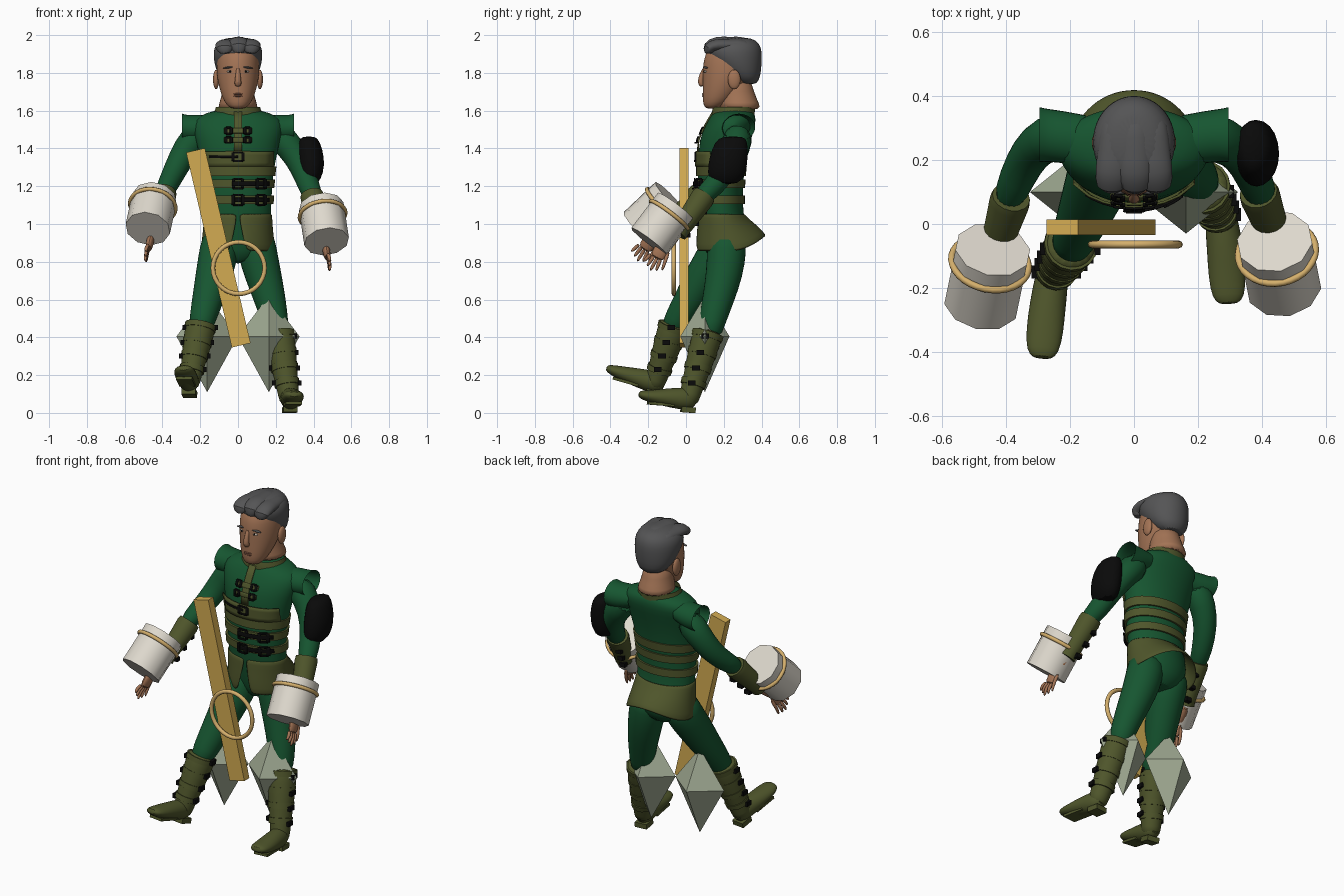
import bpy, bmesh, math
from mathutils import Vector, Matrix

if "Cube" in bpy.data.objects:
    bpy.data.objects.remove(bpy.data.objects["Cube"], do_unlink=True)


def material(name, *rgb):
    mat = bpy.data.materials.new(name)
    mat.use_nodes = True
    mat.diffuse_color = (*rgb, 1)
    mat.node_tree.nodes["Principled BSDF"].inputs["Base Color"].default_value = (*rgb, 1)
    return mat


green = material("forest green cloth", .008, .092, .03)
olive = material("olive leather", .078, .092, .024)
skin = material("tan skin", .37, .175, .092)
hair_grey = material("grey hair", .09, .09, .092)
black = material("black metal", .003, .003, .003)
white = material("off white", .74, .70, .62)
wood = material("golden wood", .65, .41, .085)
tan = material("tan rope", .66, .43, .15)
stone = material("grey green stone", .34, .39, .28)
lip_brown = material("lip brown", .24, .10, .06)


def finish(name, bm, mat, smooth=True, sub=0, thick=0):
    bmesh.ops.recalc_face_normals(bm, faces=bm.faces)
    mesh = bpy.data.meshes.new(name)
    bm.to_mesh(mesh)
    bm.free()
    mesh.materials.append(mat)
    obj = bpy.data.objects.new(name, mesh)
    bpy.context.collection.objects.link(obj)
    if thick:
        obj.modifiers.new("thickness", "SOLIDIFY").thickness = thick
    if sub:
        mod = obj.modifiers.new("rounding", "SUBSURF")
        mod.levels = mod.render_levels = sub
    if smooth:
        bpy.ops.object.select_all(action="DESELECT")
        obj.select_set(True)
        bpy.context.view_layer.objects.active = obj
        bpy.ops.object.shade_smooth_by_angle(angle=math.radians(50))


def tube(name, points, mat, sides=16, sub=1, side=(1, 0, 0), axis=None, caps=True):
    """Skin a path of (x, y, z, side radius, other radius) with elliptical rings."""
    bm = bmesh.new()
    centres = [Vector(p[:3]) for p in points]
    rings = []
    for i, p in enumerate(points):
        along = Vector(axis) if axis else centres[min(i + 1, len(points) - 1)] - centres[max(i - 1, 0)]
        along.normalize()
        u = Vector(side)
        u = (u - along * u.dot(along)).normalized()
        v = along.cross(u)
        ring = []
        for k in range(sides):
            a = math.tau * k / sides
            ring.append(bm.verts.new(centres[i] + u * p[3] * math.cos(a) + v * p[-1] * math.sin(a)))
        rings.append(ring)
    for low, high in zip(rings, rings[1:]):
        for k in range(sides):
            j = (k + 1) % sides
            bm.faces.new((low[k], low[j], high[j], high[k]))
    if caps:
        bm.faces.new(rings[0])
        bm.faces.new(rings[-1])
    finish(name, bm, mat, sub=sub)


def ball(name, loc, size, mat, turn=0):
    bm = bmesh.new()
    bmesh.ops.create_uvsphere(bm, u_segments=16, v_segments=10, radius=1, matrix=Matrix.LocRotScale(
        Vector(loc), Matrix.Rotation(turn, 3, "Y"), Vector(size)))
    finish(name, bm, mat)


def box(name, loc, size, mat, rot=None):
    bm = bmesh.new()
    bmesh.ops.create_cube(bm, size=1, matrix=Matrix.LocRotScale(
        Vector(loc), rot or Matrix.Identity(3), Vector(size)))
    finish(name, bm, mat, smooth=False)


def torus(name, loc, axis, major, minor, mat):
    bpy.ops.mesh.primitive_torus_add(major_radius=major, minor_radius=minor, major_segments=32,
                                     minor_segments=8, location=loc,
                                     rotation=Vector(axis).to_track_quat("Z", "Y").to_euler())
    obj = bpy.context.object
    obj.name = name
    obj.data.materials.append(mat)
    bpy.ops.object.shade_smooth_by_angle(angle=math.radians(60))


# Torso: height, centre y, half width, half depth
profile = [(.79, .20, .07, .07), (.86, .21, .16, .11), (.95, .21, .175, .125), (1.05, .185, .175, .115),
           (1.2, .18, .18, .12), (1.33, .19, .197, .125), (1.45, .207, .225, .138), (1.53, .238, .245, .132),
           (1.57, .25, .215, .118), (1.61, .255, .11, .1)]
UP = (0, 0, 1)


def section(z):
    for a, b in zip(profile, profile[1:]):
        if z <= b[0]:
            t = (z - a[0]) / (b[0] - a[0])
            return [p + (q - p) * t for p, q in zip(a, b)][1:]
    return profile[-1][1:]


def wrap(name, z0, z1, grow, mat):
    pts = []
    for i, z in enumerate((z0, z0, z1, z1)):
        cy, rx, ry = section(z)
        g = grow if i in (1, 2) else -grow
        pts.append((0, cy, z, rx + g, ry + g))
    tube(name, pts, mat, sides=32, sub=0, axis=UP)


def patch(name, x0, x1, z0, z1, lift, mat):
    """Thin plate lying on the front of the torso."""
    bm = bmesh.new()
    cols = []
    for i in range(9):
        x = x0 + (x1 - x0) * i / 8
        col = []
        for j in range(5):
            z = z0 + (z1 - z0) * j / 4
            cy, rx, ry = section(z)
            col.append(bm.verts.new((x, cy - ry * math.sqrt(1 - (x / rx) ** 2) - lift, z)))
        cols.append(col)
    for a, b in zip(cols, cols[1:]):
        for j in range(4):
            bm.faces.new((a[j], b[j], b[j + 1], a[j + 1]))
    finish(name, bm, mat, thick=.008)


def buckle(x, z, w, h, lift):
    for dx in (-w, w):
        patch("buckle_side", x + dx - .008, x + dx + .008, z - h, z + h, lift, black)
    for dz in (-h, h):
        patch("buckle_bar", x - w, x + w, z + dz - .005, z + dz + .005, lift, black)


tube("tunic", [(0, cy, z, rx, ry) for z, cy, rx, ry in profile], green, sides=32, axis=UP)
patch("chest_panel", -.186, .186, 1.305, 1.385, .008, olive)
wrap("rib_band", 1.255, 1.305, .01, olive)
for z in (1.19, 1.105):
    wrap("waist_band", z, z + .045, .012, olive)
    patch("waist_strap", -.03, .16, z + .012, z + .034, .015, black)
    buckle(.0, z + .023, .025, .026, .02)
    buckle(.12, z + .023, .02, .026, .02)
buckle(.0, 1.355, .026, .022, .014)
patch("chest_strap", -.15, .0, 1.35, 1.362, .012, black)
patch("front_placket", -.022, .022, 1.385, 1.6, .008, olive)
for z in (1.445, 1.495):
    patch("chest_tab", -.075, .075, z - .013, z + .013, .012, olive)
    for x in (-.05, .05):
        buckle(x, z, .014, .015, .016)
tube("collar", [(0, .25, 1.57, .14, .115), (0, .25, 1.595, .125, .115), (0, .255, 1.62, .118, .112)],
     olive, sides=24, axis=UP, caps=False)

# Open-fronted skirt, lower at the sides than at the back
bm = bmesh.new()
rows = []
for z, cy, rx, ry, gap in ((1.055, .187, .182, .125, .02), (1.01, .195, .183, .135, .06),
                           (.93, .22, .19, .17, .14), (.855, .237, .202, .19, .22)):
    row = []
    for k in range(29):
        a = -math.pi / 2 + gap + (math.tau - 2 * gap) * k / 28
        lift = .085 * max(0, math.sin(a)) ** 2 * (1.055 - z) / .2
        row.append(bm.verts.new((rx * math.cos(a), cy + ry * math.sin(a), z + lift)))
    rows.append(row)
for a, b in zip(rows, rows[1:]):
    for k in range(28):
        bm.faces.new((a[k], a[k + 1], b[k + 1], b[k]))
finish("skirt", bm, olive, sub=1, thick=.012)

# Head, neck and face
tube("neck", [(0, .26, 1.78, .08, .085), (0, .27, 1.7, .083, .09), (0, .28, 1.64, .1, .108),
              (0, .285, 1.6, .118, .12)], skin, axis=UP)
tube("head", [(0, .135, 1.61, .03, .025), (0, .15, 1.625, .06, .058), (0, .175, 1.67, .084, .088),
              (0, .2, 1.73, .102, .112), (0, .22, 1.78, .112, .132), (0, .23, 1.83, .114, .142),
              (0, .235, 1.9, .112, .137), (0, .24, 1.96, .085, .1)], skin, sides=24, axis=UP)
tube("nose", [(0, .1, 1.83, .011, .01), (0, .084, 1.79, .013, .014), (0, .075, 1.75, .02, .018),
              (0, .088, 1.728, .018, .014)], skin, sides=10)
for s, label in ((-1, "right"), (1, "left")):
    ball(label + "_ear", (s * .116, .255, 1.765), (.016, .034, .052), skin)
    ball(label + "_eye", (s * .042, .104, 1.807), (.016, .009, .006), white)
    ball(label + "_iris", (s * .042, .097, 1.807), (.006, .004, .006), black)
    ball(label + "_brow", (s * .047, .105, 1.829), (.033, .012, .005), hair_grey, s * .12)
for z in (1.678, 1.688):
    ball("lip", (0, .094, z), (.026, .009, .006), lip_brown)
tube("hair", [(0, .325, 1.735, .06, .05), (0, .305, 1.78, .105, .09), (0, .27, 1.85, .127, .132),
              (0, .252, 1.91, .133, .152), (0, .252, 1.955, .12, .14), (0, .262, 1.99, .06, .085)],
     hair_grey, sides=24, axis=UP)
for x, top in ((-.066, 1.95), (.004, 1.963), (.066, 1.952)):
    tube("hair_wave", [(x, .125, 1.9, .03), (x * 1.1, .112, top - .02, .05, .034), (x, .165, top, .058, .036),
                       (x * .9, .23, top - .008, .056, .034), (x * .85, .3, top + .002, .055, .036),
                       (x * .7, .37, top - .05, .04, .034)], hair_grey, sides=12)


# Arms, cuffs, white drums and hands
def arm(label, s, path, cuff, drum, axis, hand, tips):
    tube(label + "_sleeve", path, green)
    tube(label + "_shoulder_cap", [(s * .15, .262, 1.515, .08, .06), (s * .22, .272, 1.505, .084, .075),
                                   (s * .27, .278, 1.505, .084, .072), (s * .296, .28, 1.512, .088, .074)],
         green, side=(0, 1, 0), axis=(s, 0, 0), caps=False)
    a, b = Vector(cuff[0]), Vector(cuff[1])
    tube(label + "_cuff", [(*a, .06), (*a.lerp(b, .1), .064), (*a.lerp(b, .9), .05), (*b, .052)], olive, sub=0)
    for t in (.25, .55, .85):
        box(label + "_cuff_buckle", a.lerp(b, t) + Vector((s * -.025, .035, -.04)), (.035, .025, .025), black)
    axis = Vector(axis).normalized()
    turn = axis.to_track_quat("Z", "Y").to_matrix()
    bm = bmesh.new()
    bmesh.ops.create_cone(bm, cap_ends=True, segments=10, radius1=.12, radius2=.12, depth=.235,
                          matrix=Matrix.LocRotScale(Vector(drum), turn, None))
    finish(label + "_drum", bm, white)
    torus(label + "_drum_hoop", Vector(drum) - axis * .06, axis, .122, .011, tan)
    hand, tips = Vector(hand), Vector(tips)
    tube(label + "_wrist", [(*b, .035), (*b.lerp(hand, .7), .03), (*hand, .022, .036)], skin, sides=12)
    reach = tips - hand
    spread = reach.cross(Vector((1, 0, 0))).normalized()
    tube(label + "_palm", [(*(hand - reach * .2), .02, .035), (*(hand + reach * .15), .022, .042),
                           (*(hand + reach * .5), .017, .04)], skin, sides=12)
    for i in range(5):
        off = spread * (i - 2) * .021
        start = hand + reach * (.4 if i else .0) + off * .9
        end = tips + off * 1.3 - reach * abs(i - 2) * .1
        bend = start.lerp(end, .5) + Vector((s * .01, 0, 0))
        tube(label + "_finger", [(*start, .011), (*bend, .011), (*end, .007)], skin, sides=8)


arm("right", -1, [(-.19, .28, 1.5, .085), (-.275, .27, 1.4, .074), (-.325, .225, 1.3, .065),
                  (-.365, .15, 1.22, .058), (-.4, .06, 1.15, .05)],
    ((-.385, .085, 1.17), (-.435, -.08, .995)), (-.46, -.165, 1.055), (-.15, -.72, -.68),
    (-.462, -.185, .92), (-.49, -.26, .80))
arm("left", 1, [(.19, .28, 1.5, .085), (.285, .265, 1.4, .074), (.34, .22, 1.3, .065),
                (.375, .15, 1.2, .058), (.41, .06, 1.12, .05)],
    ((.39, .1, 1.155), (.445, -.045, .95)), (.455, -.125, 1.0), (.12, -.6, -.79),
    (.465, -.125, .875), (.485, -.19, .75))
tube("left_elbow_guard", [(.375, .25, 1.465, .035, .06), (.375, .24, 1.44, .062, .092), (.387, .225, 1.35, .077, .11),
                          (.385, .215, 1.27, .072, .108), (.38, .205, 1.205, .045, .085)],
     black, sides=10, axis=UP)


# Legs and boots
def leg(label, thigh, top, ankle, foot):
    tube(label + "_trouser_leg", thigh, green)
    a, b = Vector(top), Vector(ankle)
    tube(label + "_boot_shaft", [(*a, .078), (*a.lerp(b, .04), .082), (*a.lerp(b, .35), .077),
                                 (*a.lerp(b, .65), .063), (*a.lerp(b, .9), .056), (*b, .052)], olive)
    tube(label + "_boot_foot", foot, olive)
    for t in (.03, .26, .47, .68):
        c, d = a.lerp(b, t), a.lerp(b, t + .08)
        r = .086 - .026 * t
        tube(label + "_boot_strap", [(*c, r), (*d, r - .002)], olive, sub=0)
        for s in (-1, 1):
            box(label + "_boot_buckle", c.lerp(d, .5) + Vector((s * r, -.01, 0)), (.018, .04, .026), black)
    # Heel block and sole follow the tilt of the foot
    heel, ball_of_foot = Vector(foot[1][:3]), Vector(foot[3][:3])
    turn = (heel - ball_of_foot).to_track_quat("Y", "Z").to_matrix()
    box(label + "_boot_heel", heel + turn @ Vector((0, .01, -.055)), (.075, .075, .03), olive, turn)
    box(label + "_boot_sole", heel.lerp(ball_of_foot, .8) + turn @ Vector((0, 0, -.036)),
        (.085, .14, .015), olive, turn)


leg("right", [(-.085, .21, .95, .1), (-.1, .18, .86, .107), (-.125, .1, .74, .1), (-.16, .02, .6, .085),
              (-.19, -.05, .49, .07), (-.2, -.08, .43, .06)],
    (-.195, -.06, .475), (-.262, -.172, .135),
    [(-.252, -.115, .17, .042, .05), (-.257, -.165, .16, .054, .062), (-.27, -.25, .185, .058, .052),
     (-.28, -.34, .21, .06, .038), (-.286, -.4, .23, .052, .026), (-.288, -.422, .24, .03, .014)])
leg("left", [(.09, .22, .95, .1), (.1, .215, .86, .107), (.13, .205, .74, .1), (.17, .17, .6, .085),
             (.2, .135, .47, .07), (.21, .12, .4, .06)],
    (.215, .12, .435), (.275, .008, .05),
    [(.268, .05, .085, .042, .05), (.275, .005, .072, .054, .062), (.285, -.075, .08, .058, .054),
     (.292, -.165, .085, .06, .038), (.296, -.23, .095, .052, .026), (.297, -.252, .1, .03, .014)])

# Faceted double-pointed stones behind the shins
for s, label in ((-1, "right"), (1, "left")):
    bm = bmesh.new()
    tip, base = [bm.verts.new((s * .163, .1, z)) for z in (.62, .11)]
    rim = [bm.verts.new((s * .163 + .163 * x, .1 + .13 * y, .405))
           for x, y in ((1, 0), (0, 1), (-1, 0), (0, -1))]
    for k in range(4):
        for end in (tip, base):
            bm.faces.new((rim[k], rim[(k + 1) % 4], end))
    finish(label + "_stone", bm, stone, smooth=False)

# Leaning plank and hanging hoop
box("plank", (-.104, -.01, .874), (.102, .048, 1.06), wood, Matrix.Rotation(math.radians(-13.2), 3, "Y"))
torus("hanging_hoop", (.004, -.064, .767), (0, 1, 0), .137, .012, tan)
